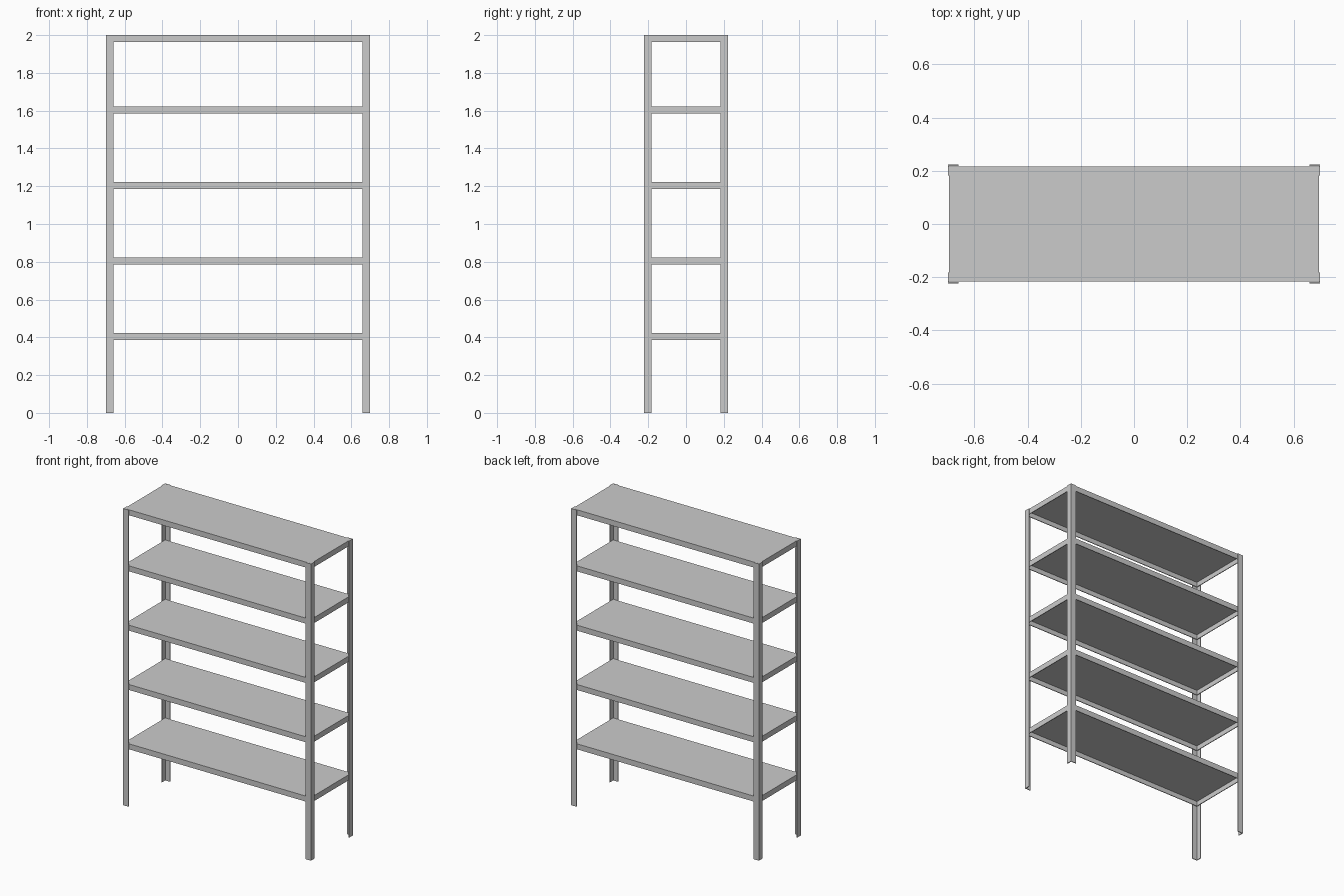
import bpy, bmesh

if "Cube" in bpy.data.objects:
    bpy.data.objects.remove(bpy.data.objects["Cube"])

HX, HY, H = 0.70, 0.223, 2.0     # half width, half depth, height
FLANGE, T = 0.04, 0.005          # post flange width, sheet thickness
LIP = 0.037                      # height of the folded shelf edge


def make_object(name, bm):
    bmesh.ops.recalc_face_normals(bm, faces=bm.faces[:])
    mesh = bpy.data.meshes.new(name)
    bm.to_mesh(mesh)
    bm.free()
    obj = bpy.data.objects.new(name, mesh)
    bpy.context.collection.objects.link(obj)
    return obj


# Four L-profile corner posts: one extruded profile, mirrored in x and y
def corner_posts():
    profile = [(HX, HY), (HX - FLANGE, HY), (HX - FLANGE, HY - T),
               (HX - T, HY - T), (HX - T, HY - FLANGE), (HX, HY - FLANGE)]
    bm = bmesh.new()
    face = bm.faces.new([bm.verts.new((x, y, 0)) for x, y in profile])
    ext = bmesh.ops.extrude_face_region(bm, geom=[face])
    top = [g for g in ext["geom"] if isinstance(g, bmesh.types.BMVert)]
    bmesh.ops.translate(bm, verts=top, vec=(0, 0, H))
    posts = make_object("corner_posts", bm)
    mirror = posts.modifiers.new("mirror", "MIRROR")
    mirror.use_axis = (True, True, False)
    mirror.use_mirror_merge = False


# Shelf: sheet tray with edges folded down, open underneath
def shelf(name, top_z):
    sx, sy = HX - T, HY - T - 0.001
    bm = bmesh.new()
    bmesh.ops.create_cube(bm, size=1)
    bmesh.ops.scale(bm, verts=bm.verts, vec=(2 * sx, 2 * sy, LIP))
    bottom = [f for f in bm.faces if f.normal.z < -0.5]
    bmesh.ops.delete(bm, geom=bottom, context="FACES_ONLY")
    obj = make_object(name, bm)
    obj.location.z = top_z - LIP / 2
    solid = obj.modifiers.new("sheet", "SOLIDIFY")
    solid.thickness = T
    solid.offset = -1
    solid.use_even_offset = True


corner_posts()
for i, z in enumerate((0.422, 0.822, 1.222, 1.622, H)):
    shelf(f"shelf_{i + 1}", z)
